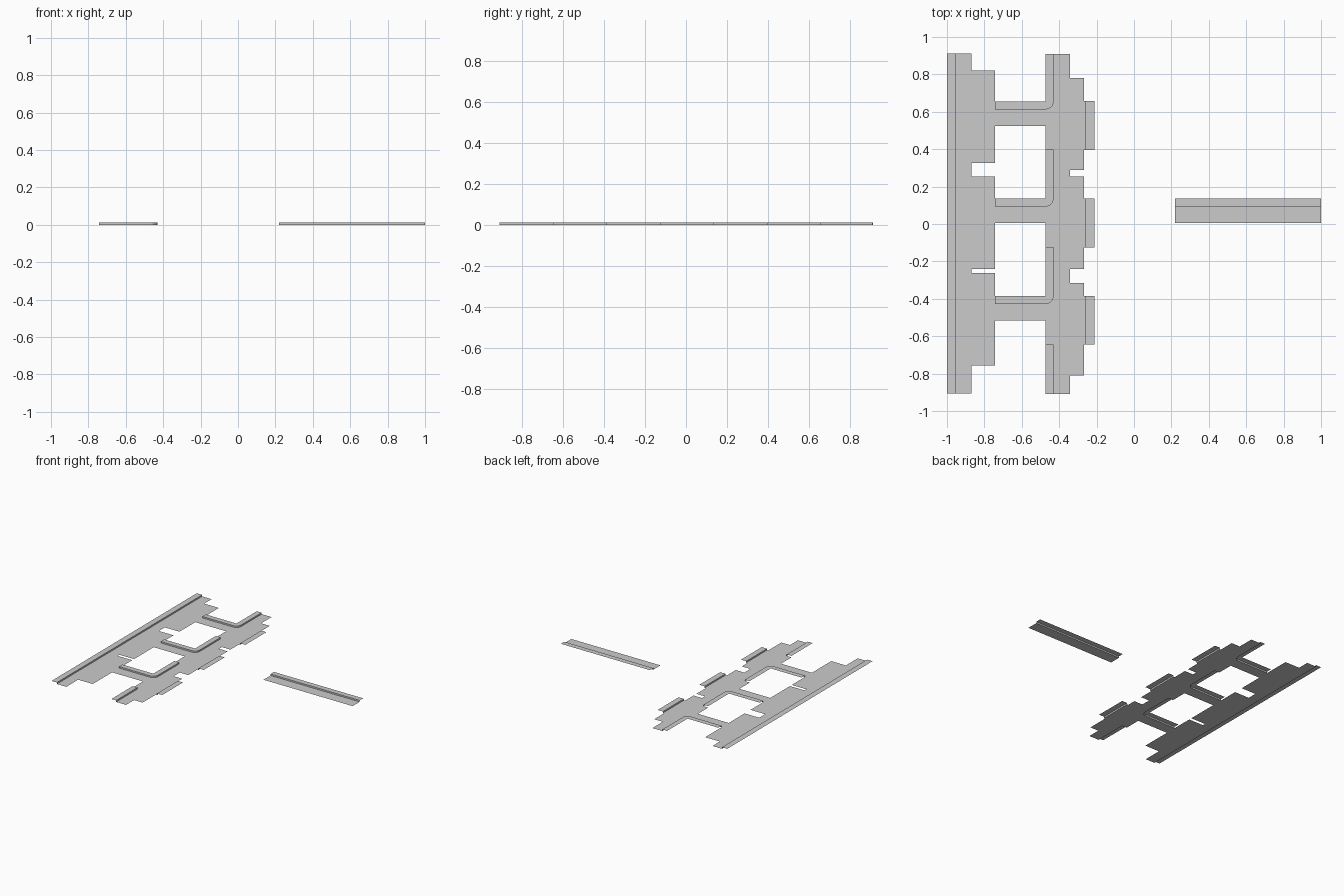
import bpy, bmesh, math

if "Cube" in bpy.data.objects:
    bpy.data.objects.remove(bpy.data.objects["Cube"])

H = 0.012   # kerb height


def finish(name, bm):
    bmesh.ops.remove_doubles(bm, verts=bm.verts, dist=1e-5)
    bm.normal_update()
    me = bpy.data.meshes.new(name)
    bm.to_mesh(me)
    bm.free()
    ob = bpy.data.objects.new(name, me)
    bpy.context.collection.objects.link(ob)
    return ob


def face(bm, pts, z):
    f = bm.faces.new([bm.verts.new((x, y, z)) for x, y in pts])
    f.normal_update()
    if f.normal.z < 0:
        f.normal_flip()


def kerb(name, line, high, low):
    """Raised pavement, riser along the kerb line, and road at ground level.
    The road lies on the right-hand side of the line."""
    bm = bmesh.new()
    face(bm, line + high, H)
    face(bm, line + low, 0)
    for (ax, ay), (bx, by) in zip(line, line[1:]):
        bm.faces.new([bm.verts.new(c) for c in
                      ((bx, by, 0), (bx, by, H), (ax, ay, H), (ax, ay, 0))][::-1])
    return finish(name, bm)


def flat(name, *rects):
    bm = bmesh.new()
    for x0, x1, y0, y1 in rects:
        face(bm, [(x0, y0), (x1, y0), (x1, y1), (x0, y1)], 0)
    return finish(name, bm)


# Left road: pavement with long straight kerb, plus road panels
kerb("left_pavement", [(-0.953, -0.905), (-0.953, 0.912)],
     [(-1, 0.912), (-1, -0.905)], [(-0.87, 0.912), (-0.87, -0.905)])
flat("left_road_panels", *[(-0.87, -0.742, a, b) for a, b in
                           ((-0.757, -0.263), (-0.24, 0.253), (0.327, 0.82))])

# Middle road: three side streets joining with a rounded kerb
XL, XK, XR = -0.472, -0.43, -0.343
R = XK - XL
for i, (y, end) in enumerate(((-0.385, -0.122), (0.136, 0.397), (0.655, 0.91))):
    arc = [(XL + R * math.cos(t), y - R * math.sin(t))
           for t in [math.pi / 2 * (1 - k / 8) for k in range(9)]]
    line = [(-0.742, y - R)] + arc + [(XK, end)]
    kerb(f"side_street_{i}", line,
         [(XL, end), (XL, y), (-0.742, y)],
         [(XR, end), (XR, y - 0.26), (XL, y - 0.26), (XL, y - 0.13), (-0.742, y - 0.13)])
kerb("middle_pavement_end", [(XK, -0.91), (XK, -0.645)],
     [(XL, -0.645), (XL, -0.91)], [(XR, -0.645), (XR, -0.91)])

# Right half of the middle road, with short kerbed pavements facing back
for i, (a, b, c, d) in enumerate(((-0.81, -0.645, -0.385, -0.315),
                                  (-0.24, -0.125, 0.136, 0.253),
                                  (0.288, 0.395, 0.658, 0.78))):
    flat(f"middle_road_panel_{i}", (XR, -0.268, a, b), (XR, -0.268, c, d))
    kerb(f"right_pavement_{i}", [(-0.258, c), (-0.258, b)],
         [(-0.212, b), (-0.212, c)], [(XR, b), (XR, c)])

# Separate street to the right
kerb("detached_street", [(0.22, 0.093), (1, 0.093)],
     [(1, 0.136), (0.22, 0.136)], [(1, 0.005), (0.22, 0.005)])
